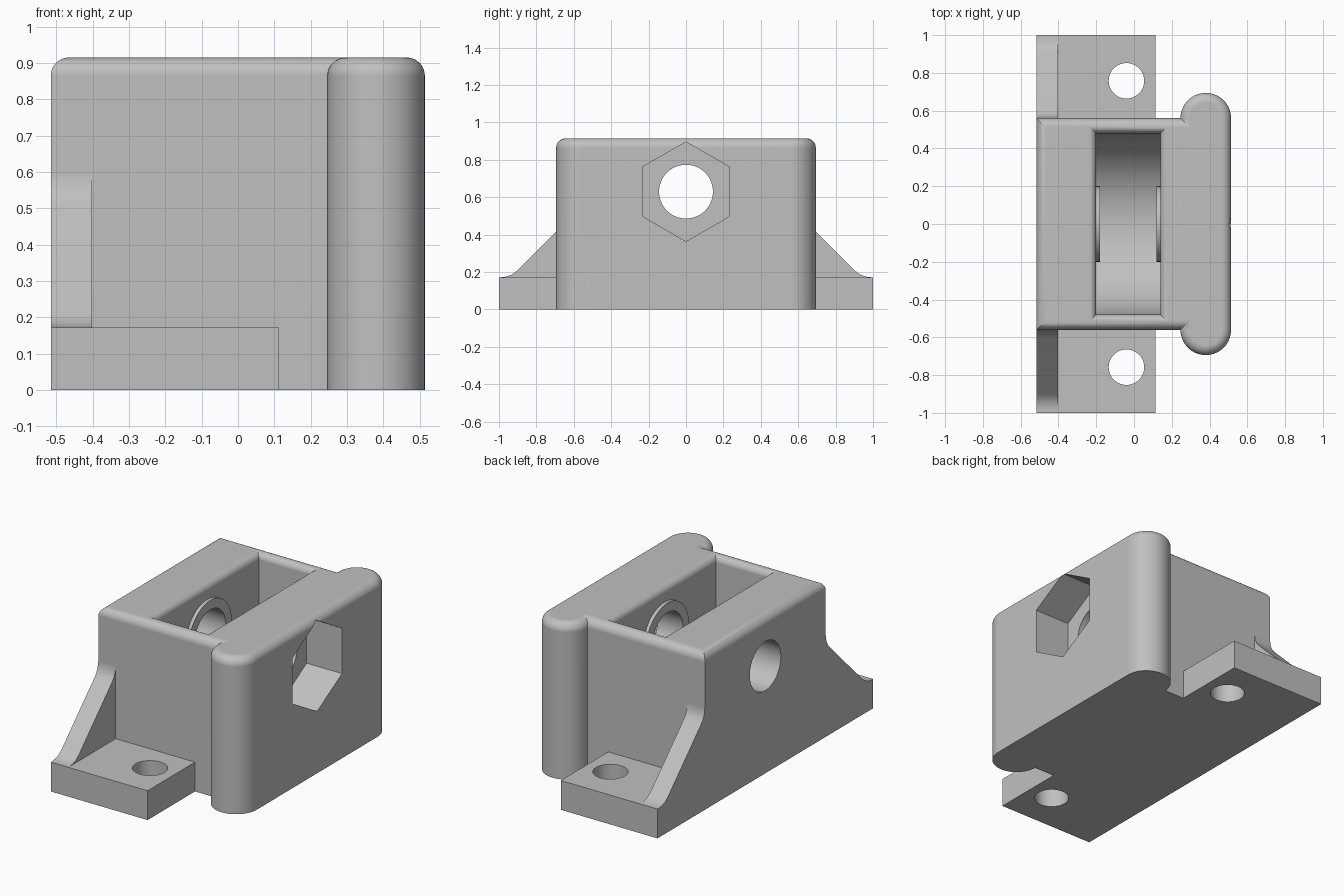
import bpy
import bmesh
from math import sin, cos, pi, radians

cube = bpy.data.objects.get("Cube")
if cube:
    bpy.data.objects.remove(cube, do_unlink=True)

grey = bpy.data.materials.new("light grey")
grey.use_nodes = True
colour = (0.53, 0.53, 0.53, 1)
grey.diffuse_color = colour
grey.node_tree.nodes["Principled BSDF"].inputs["Base Color"].default_value = colour

BACK, TOP, SIDE = -0.515, 0.915, 0.56   # main block limits
AXIS_Z = 0.63                           # height of the roller axle


def loft(name, rings):
    """Closed solid through a list of matching point rings."""
    bm = bmesh.new()
    loops = [[bm.verts.new(p) for p in ring] for ring in rings]
    n = len(loops[0])
    for a, b in zip(loops, loops[1:]):
        for i in range(n):
            j = (i + 1) % n
            bm.faces.new((a[i], a[j], b[j], b[i]))
    bm.faces.new(loops[0])
    bm.faces.new(loops[-1])
    bmesh.ops.recalc_face_normals(bm, faces=bm.faces)
    mesh = bpy.data.meshes.new(name)
    bm.to_mesh(mesh)
    bm.free()
    mesh.materials.append(grey)
    obj = bpy.data.objects.new(name, mesh)
    bpy.context.collection.objects.link(obj)
    return obj


def arc(radius, start, end, steps, u=0, v=0):
    return [(u + radius * cos(start + (end - start) * i / steps),
             v + radius * sin(start + (end - start) * i / steps))
            for i in range(steps + 1)]


def circle(radius, sides, u=0, v=0, turn=0):
    return arc(radius, turn, turn + 2 * pi, sides, u, v)[:-1]


def prism_x(name, profile, x0, x1):
    return loft(name, [[(x, y, z) for y, z in profile] for x in (x0, x1)])


def prism_z(name, profile, z0, z1):
    return loft(name, [[(x, y, z) for x, y in profile] for z in (z0, z1)])


def rectangle(x0, x1, y):
    return [(x0, -y), (x1, -y), (x1, y), (x0, y)]


def rounding(radius, steps=8):
    """Inset and height pairs of a rounded top edge."""
    return [(radius * (1 - cos(a)), TOP - radius + radius * sin(a))
            for a in (pi / 2 * i / steps for i in range(steps + 1))]


def combine(target, tool, operation):
    mod = target.modifiers.new("combine", "BOOLEAN")
    mod.operation = operation
    mod.solver = "EXACT"
    mod.object = tool
    bpy.context.view_layer.objects.active = target
    bpy.ops.object.modifier_apply(modifier=mod.name)
    bpy.data.objects.remove(tool, do_unlink=True)


# Main block with three rounded top edges
levels = [(0, 0)] + rounding(0.05)
housing = loft("bracket_housing", [
    [(x, y, z) for x, y in rectangle(BACK + d, 0.38, SIDE - d)] for d, z in levels])


# Round-ended front bar
def capsule(r):
    return arc(r, 0, pi, 28, 0.38, SIDE) + arc(r, pi, 2 * pi, 28, 0.38, -SIDE)


bar = loft("front_bar", [
    [(x, y, z) for x, y in capsule(0.134 - d)] for d, z in levels])
combine(housing, bar, "UNION")

# Mounting feet with screw holes, and gussets curving into the block
for s in (-1, 1):
    foot = prism_z("foot", [(BACK, s * 0.5), (0.113, s * 0.5), (0.113, s), (BACK, s)], 0, 0.172)
    combine(housing, foot, "UNION")
    slope = [(0.5, 0.1), (0.99, 0.1), (0.99, 0.172), (0.96, 0.176), (0.93, 0.187),
             (0.9, 0.21), (0.60, 0.51), (0.58, 0.533), (0.567, 0.56), (0.56, 0.60), (0.5, 0.60)]
    gusset = prism_x("gusset", [(s * y, z) for y, z in slope], BACK, -0.402)
    combine(housing, gusset, "UNION")
    hole = prism_z("screw_hole", circle(0.094, 48, -0.04, s * 0.758), -0.1, 0.3)
    combine(housing, hole, "DIFFERENCE")

# Roller pocket with a round floor and a rounded rim
X0, X1, HALF = -0.2, 0.14, 0.48
floor = arc(HALF, pi, 2 * pi, 48, 0, AXIS_Z) + [(HALF, 0.895), (-HALF, 0.895)]
combine(housing, prism_x("pocket", floor, X0, X1), "DIFFERENCE")
rim_levels = rounding(0.038, 6) + [(0.038, 1.0)]
rim = loft("pocket_rim", [
    [(x, y, z) for x, y in rectangle(X0 - d, X1 + d, HALF + d)] for d, z in rim_levels])
combine(housing, rim, "DIFFERENCE")

# Spacer rings on both pocket walls
for x0, x1 in ((X0 - 0.02, X0 + 0.02), (X1 - 0.02, X1 + 0.02)):
    ring = prism_x("spacer_ring", circle(0.2, 56, 0, AXIS_Z), x0, x1)
    combine(housing, ring, "UNION")

# Axle hole and hexagonal nut recess
axle = prism_x("axle_hole", circle(0.144, 56, 0, AXIS_Z), -0.7, 0.7)
combine(housing, axle, "DIFFERENCE")
nut = prism_x("nut_recess", circle(0.266, 6, 0, AXIS_Z, pi / 2), 0.285, 0.7)
combine(housing, nut, "DIFFERENCE")

# Smooth rounded areas, keep hard edges crisp
bpy.ops.object.select_all(action="DESELECT")
housing.select_set(True)
bpy.context.view_layer.objects.active = housing
bpy.ops.object.shade_smooth_by_angle(angle=radians(28))
weighted = housing.modifiers.new("weighted_normals", "WEIGHTED_NORMAL")
weighted.keep_sharp = True
